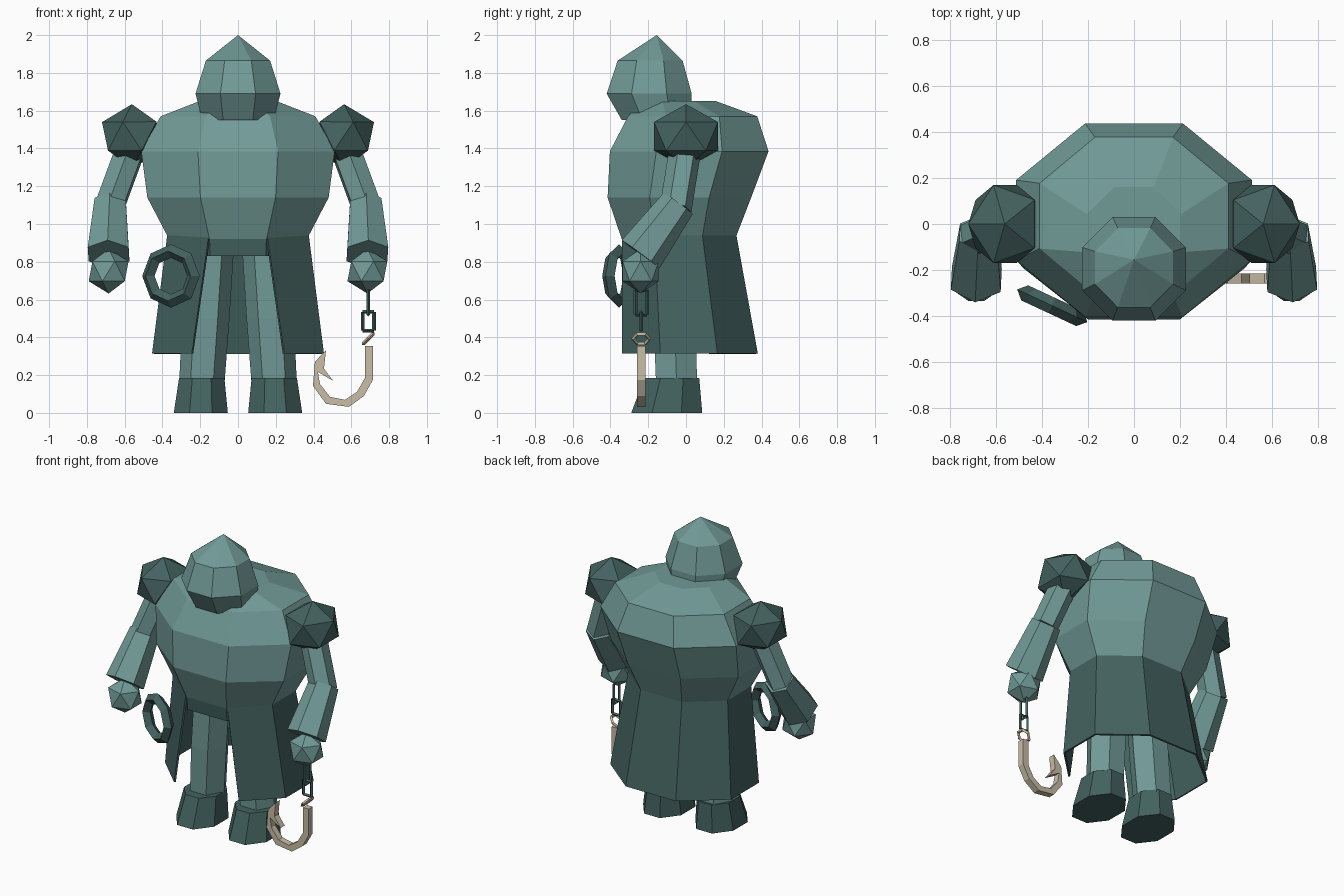
import bpy, bmesh, math
from mathutils import Matrix, Vector

cube = bpy.data.objects.get("Cube")
if cube:
    bpy.data.objects.remove(cube, do_unlink=True)


def material(name, color):
    m = bpy.data.materials.new(name)
    m.use_nodes = True
    m.diffuse_color = (*color, 1)
    m.node_tree.nodes["Principled BSDF"].inputs["Base Color"].default_value = (*color, 1)
    return m


TEAL = material("pale teal", (0.165, 0.325, 0.31))
DARK = material("dark teal", (0.056, 0.122, 0.114))
BONE = material("bone", (0.58, 0.51, 0.38))


def finish(name, bm, mat):
    bmesh.ops.recalc_face_normals(bm, faces=bm.faces)
    mesh = bpy.data.meshes.new(name)
    bm.to_mesh(mesh)
    bm.free()
    mesh.materials.append(mat)
    obj = bpy.data.objects.new(name, mesh)
    bpy.context.collection.objects.link(obj)
    return obj


def loft(name, rings, mat, sides=8):
    """Stack of polygon rings (x, y, z, half width, half depth)."""
    bm = bmesh.new()
    turn = math.pi / 8 if sides == 8 else 0
    grow = 1 / math.cos(turn)
    loops = []
    for x, y, z, hx, hy in rings:
        angles = [turn + math.tau * i / sides for i in range(sides)]
        loops.append([bm.verts.new((x + hx * grow * math.cos(a), y + hy * grow * math.sin(a), z))
                      for a in angles])
    for low, high in zip(loops, loops[1:]):
        for i in range(sides):
            j = (i + 1) % sides
            bm.faces.new((low[i], low[j], high[j], high[i]))
    bm.faces.new(loops[0])
    bm.faces.new(loops[-1])
    bmesh.ops.remove_doubles(bm, verts=bm.verts, dist=0.0005)
    return finish(name, bm, mat)


def add_limb(bm, a, b, r1, r2, sides):
    a, b = Vector(a), Vector(b)
    matrix = Matrix.Translation((a + b) / 2) @ (b - a).to_track_quat('Z', 'Y').to_matrix().to_4x4()
    bmesh.ops.create_cone(bm, cap_ends=True, segments=sides, radius1=r1, radius2=r2,
                          depth=(b - a).length, matrix=matrix)


def limb(name, a, b, r1, r2, mat, sides=6):
    bm = bmesh.new()
    add_limb(bm, a, b, r1, r2, sides)
    return finish(name, bm, mat)


def ball(name, matrix, radius, mat):
    bm = bmesh.new()
    bmesh.ops.create_icosphere(bm, subdivisions=1, radius=radius, matrix=matrix)
    return finish(name, bm, mat)


def ring(name, center, axis, major, minor, sides, mat):
    turn = Vector(axis).to_track_quat('Z', 'Y').to_euler()
    bpy.ops.mesh.primitive_torus_add(location=center, rotation=turn, major_radius=major,
                                     minor_radius=minor, major_segments=sides, minor_segments=4)
    obj = bpy.context.object
    obj.name = name
    obj.data.materials.append(mat)
    for p in obj.data.polygons:
        p.use_smooth = False
    return obj


# Torso and pointed hood
loft("torso", [(0, -0.04, 0.92, 0.365, 0.3), (0, -0.035, 1.14, 0.48, 0.38),
               (0, 0.017, 1.385, 0.512, 0.42), (0, 0.035, 1.57, 0.41, 0.342),
               (0, -0.04, 1.65, 0.205, 0.2)], TEAL)
loft("hood", [(0, -0.155, 1.55, 0.19, 0.185), (0, -0.195, 1.69, 0.225, 0.225),
              (0, -0.19, 1.865, 0.17, 0.172), (0, -0.155, 2.0, 0, 0)], TEAL)
loft("belt", [(0, -0.04, 0.83, 0.355, 0.29), (0, -0.04, 0.945, 0.365, 0.302)], DARK)

# Open-fronted coat skirt
bm = bmesh.new()
rows = []
for y, z, hx, hy, front in ((-0.04, 0.94, 0.375, 0.307, 0.155), (0.015, 0.315, 0.455, 0.365, 0.245)):
    t = math.tan(math.pi / 8)
    half = [(front, -0.34), (hx, y - hy * t), (hx, y + hy * t), (hx * t, y + hy)]
    points = half + [(-px, py) for px, py in reversed(half)]
    rows.append([bm.verts.new((px, py, z)) for px, py in points])
for i in range(7):
    bm.faces.new((rows[0][i], rows[0][i + 1], rows[1][i + 1], rows[1][i]))
coat = finish("coat_skirt", bm, DARK)
thick = coat.modifiers.new("thickness", 'SOLIDIFY')
thick.thickness = 0.012

# Paired limbs
for s, side in ((1, "left"), (-1, "right")):
    loft(side + "_leg", [(s * 0.192, -0.05, 0.15, 0.12, 0.125), (s * 0.17, -0.06, 0.5, 0.125, 0.13),
                         (s * 0.145, -0.06, 0.9, 0.125, 0.13)], TEAL, 6)
    loft(side + "_boot", [(s * 0.197, -0.102, 0, 0.143, 0.188),
                          (s * 0.192, -0.075, 0.185, 0.12, 0.145)], DARK)
    pad = (Matrix.Translation((s * 0.56, 0, 1.465)) @ Matrix.Diagonal((1, 1.12, 0.95, 1))
           @ Matrix.Rotation(s * math.radians(64), 4, 'Y')
           @ Matrix.Rotation(math.pi if s > 0 else 0, 4, 'Z'))
    ball(side + "_shoulder_pad", pad, 0.178, DARK)
    limb(side + "_upper_arm", (s * 0.56, 0.0, 1.42), (s * 0.685, -0.055, 1.08), 0.085, 0.085, TEAL)
    limb(side + "_forearm", (s * 0.675, -0.04, 1.11), (s * 0.685, -0.24, 0.84), 0.095, 0.125, TEAL)
    ball(side + "_hand", Matrix.Translation((s * 0.685, -0.24, 0.75))
         @ Matrix.Diagonal((1, 0.95, 1, 1)), 0.118, TEAL)

# Ring hanging at the hip
ring("hip_ring", (-0.355, -0.355, 0.725), (-0.42, -0.9, 0), 0.132, 0.036, 8, DARK)

# Chain of two rectangular links
HX, HY = 0.69, -0.237
for name, low, high, dx, dy in (("upper_link", 0.52, 0.65, 0, 0.03), ("lower_link", 0.435, 0.535, 0.03, 0)):
    corners = [(HX + a * dx, HY + a * dy, z) for a, z in ((1, low), (1, high), (-1, high), (-1, low))]
    bm = bmesh.new()
    for i in range(4):
        add_limb(bm, corners[i - 1], corners[i], 0.01, 0.01, 4)
    finish(name, bm, DARK)

# Hook with eye and barb
ring("hook_eye", (HX, HY, 0.393), (-0.7, 0, 0.7), 0.042, 0.011, 6, BONE)
outline = [(0.714, 0.355), (0.714, 0.175), (0.667, 0.09), (0.587, 0.032), (0.466, 0.048),
           (0.397, 0.143), (0.407, 0.27), (0.466, 0.333), (0.455, 0.235), (0.503, 0.17),
           (0.423, 0.217), (0.434, 0.153), (0.487, 0.085), (0.566, 0.069), (0.63, 0.111),
           (0.672, 0.185), (0.672, 0.355)]
bm = bmesh.new()
face = bm.faces.new([bm.verts.new((x, HY - 0.022, z)) for x, z in outline])
new = bmesh.ops.extrude_face_region(bm, geom=[face])["geom"]
bmesh.ops.translate(bm, vec=(0, 0.044, 0), verts=[v for v in new if isinstance(v, bmesh.types.BMVert)])
finish("hook", bm, BONE)
